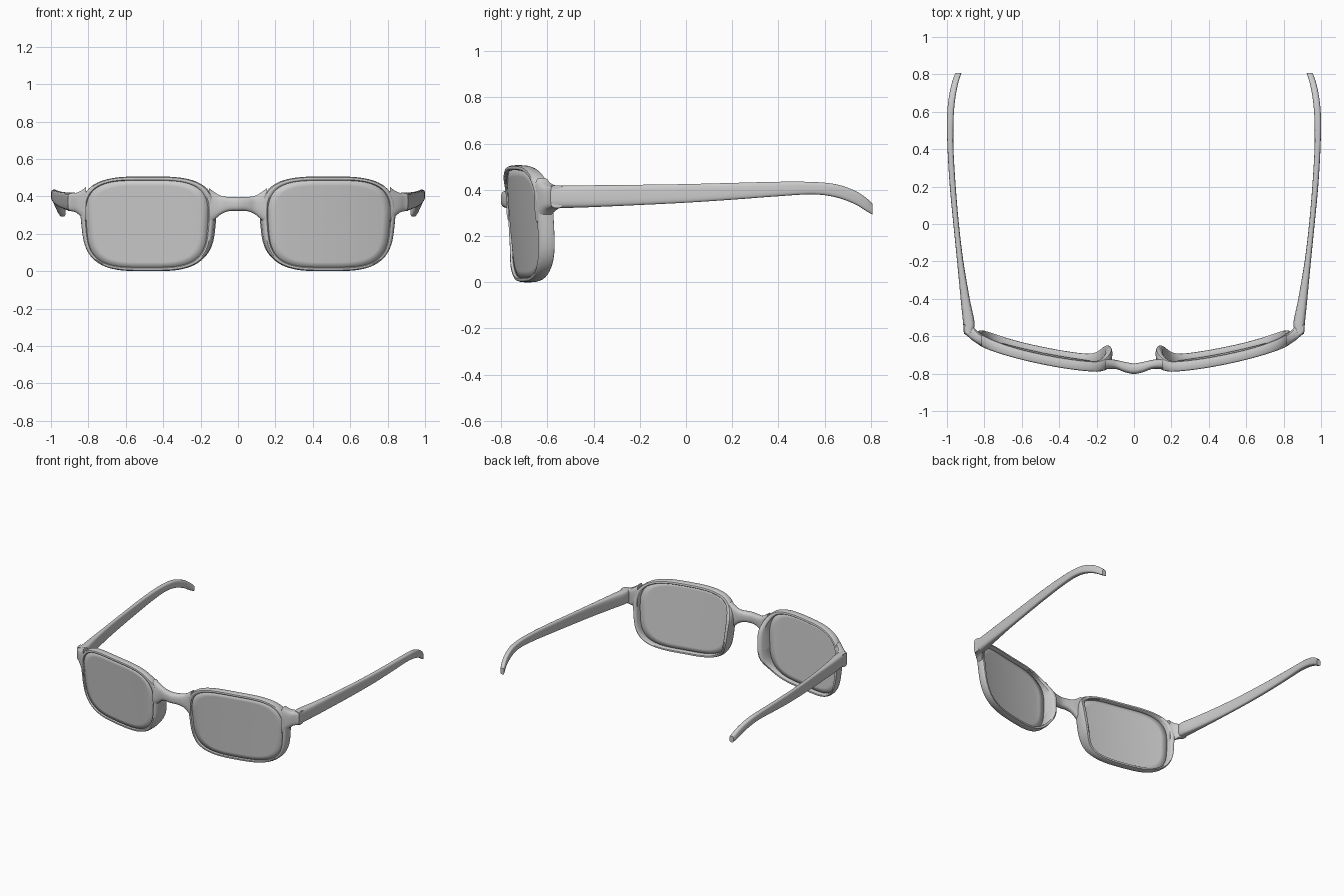
import bpy, bmesh, math
from mathutils import Vector

if "Cube" in bpy.data.objects:
    bpy.data.objects.remove(bpy.data.objects["Cube"])

grey = bpy.data.materials.new("frame grey")
grey.diffuse_color = (0.6, 0.6, 0.6, 1)
grey.use_nodes = True
grey.node_tree.nodes["Principled BSDF"].inputs["Base Color"].default_value = grey.diffuse_color


def finish(name, bm, mirror=True, thickness=0):
    bmesh.ops.recalc_face_normals(bm, faces=bm.faces)
    me = bpy.data.meshes.new(name)
    bm.to_mesh(me)
    bm.free()
    me.materials.append(grey)
    me.shade_smooth()
    me.set_sharp_from_angle(angle=math.radians(40))
    ob = bpy.data.objects.new(name, me)
    bpy.context.collection.objects.link(ob)
    if thickness:
        mod = ob.modifiers.new("thickness", 'SOLIDIFY')
        mod.thickness = thickness
        mod.offset = 0
    if mirror:
        ob.modifiers.new("other side", 'MIRROR')
    return ob


def skin(bm, rings, closed):
    """Join neighbouring vertex rings with quads."""
    n = len(rings[0])
    for i in range(len(rings) if closed else len(rings) - 1):
        a, b = rings[i], rings[(i + 1) % len(rings)]
        for j in range(n):
            k = (j + 1) % n
            bm.faces.new((a[j], a[k], b[k], b[j]))


def spow(v, e):
    return math.copysign(abs(v) ** e, v)


def smooth_rows(rows, steps=5):
    """Catmull-Rom interpolation of section rows."""
    out = []
    pts = [rows[0]] + rows + [rows[-1]]
    for i in range(1, len(pts) - 2):
        for s in range(steps):
            t = s / steps
            out.append([0.5 * (2 * b + (c - a) * t + (2 * a - 5 * b + 4 * c - d) * t * t
                               + (3 * b - a - 3 * c + d) * t ** 3)
                        for a, b, c, d in zip(*pts[i - 1:i + 3])])
    return out + [list(rows[-1])]


def loft(name, rows, along, mirror=True, power=4, n=20):
    """Rows are (position, low side, high side, bottom, top); along is the axis 'x' or 'y'."""
    bm = bmesh.new()
    rings = []
    for p, s0, s1, z0, z1 in smooth_rows(rows):
        ring = []
        for j in range(n):
            a = math.tau * (j + 0.5) / n
            s = (s0 + s1) / 2 + (s1 - s0) / 2 * spow(math.cos(a), 2 / power)
            z = (z0 + z1) / 2 + (z1 - z0) / 2 * spow(math.sin(a), 2 / power)
            ring.append(bm.verts.new((p, s, z) if along == 'x' else (s, p, z)))
        rings.append(ring)
    skin(bm, rings, False)
    bm.faces.new(rings[0])
    bm.faces.new(rings[-1])
    return finish(name, bm, mirror)


def front_y(x, z):
    """Wrapped and slightly tilted front face."""
    d = x - 0.2
    bow = 0.0917 * d + 0.194 * d * d if d > 0 else 2 * d * d
    return -0.79 + bow + (0.45 - z) * 0.08


def outline(a, x0, x1, z0, z1, power, taper):
    """Rounded rectangle that narrows towards the bottom."""
    c, s = spow(math.cos(a), 2 / power), spow(math.sin(a), 2 / power)
    w = (x1 - x0) / 2 * (1 - taper * max(0, 0.3 - s))
    return Vector(((x0 + x1) / 2 + w * c, (z0 + z1) / 2 + (z1 - z0) / 2 * s))


def lens_edge(a):
    return outline(a, 0.158, 0.815, 0.02, 0.485, 3.6, 0.05)


def rim_edge(a):
    return outline(a, 0.118, 0.845, 0.0, 0.506, 3.3, 0.07)


N = 96
# rims, with the back swelling into a nose pad on the inner side
PROFILE = [(0, .12), (.2, .02), (.5, 0), (.8, .05), (1, .25), (1.03, .5), (1, .75),
           (.8, .95), (.5, 1), (.2, .98), (0, .88)]
bm = bmesh.new()
rings = []
for i in range(N):
    a = math.tau * i / N
    inner, outer = lens_edge(a), rim_edge(a)
    nose = math.exp(-((a - 1.04 * math.pi) / 0.5) ** 2)
    side = max(0, math.cos(a)) ** 2
    depth = 0.055 + 0.06 * nose + 0.015 * side
    ring = []
    for s, t in PROFILE:
        p = inner.lerp(outer, s)
        back = max(0, t - 0.4)
        y = front_y(p.x, p.y) + depth * t
        ring.append(bm.verts.new((p.x - 0.02 * nose * back, y, p.y)))
    rings.append(ring)
skin(bm, rings, True)
finish("rim", bm)

# lenses
bm = bmesh.new()
rings = []
mid = Vector((0.4865, 0.2525))
for k in range(1, 9):
    ring = []
    for i in range(N):
        p = mid.lerp(lens_edge(math.tau * i / N), k / 8 * 1.005)
        ring.append(bm.verts.new((p.x, front_y(p.x, p.y) + 0.018, p.y)))
    rings.append(ring)
skin(bm, rings, False)
hub = bm.verts.new((mid.x, front_y(mid.x, mid.y) + 0.018, mid.y))
for i in range(N):
    bm.faces.new((hub, rings[0][i], rings[0][(i + 1) % N]))
finish("lens", bm, thickness=0.012)

# bridge
half = [(0.0, -.802, -.745, .322, .396), (.05, -.792, -.737, .32, .397),
        (.09, -.777, -.728, .304, .403), (.125, -.775, -.722, .275, .422),
        (.155, -.778, -.72, .25, .445)]
loft("bridge", [(-r[0],) + r[1:] for r in half[:0:-1]] + half, 'x', mirror=False, power=2.8)

# end pieces joining the rims to the temples
loft("end_piece", [(.812, -.655, -.59, .25, .452), (.835, -.642, -.575, .285, .433),
                   (.865, -.622, -.545, .312, .419), (.89, -.6, -.53, .32, .418),
                   (.909, -.586, -.53, .322, .42)], 'x')

# temples with drooping, inward-curling tips
loft("temple", [(-.585, .865, .91, .322, .42), (-.53, .852, .914, .321, .42),
                (-.4, .878, .927, .325, .42), (-.2, .912, .946, .334, .422),
                (0, .936, .966, .344, .425), (.2, .953, .985, .357, .43),
                (.4, .965, .997, .372, .435), (.55, .965, 1.0, .38, .434),
                (.65, .958, .994, .367, .424), (.73, .945, .98, .338, .397),
                (.78, .932, .966, .308, .365), (.808, .922, .954, .292, .338)], 'y', power=3.5)
